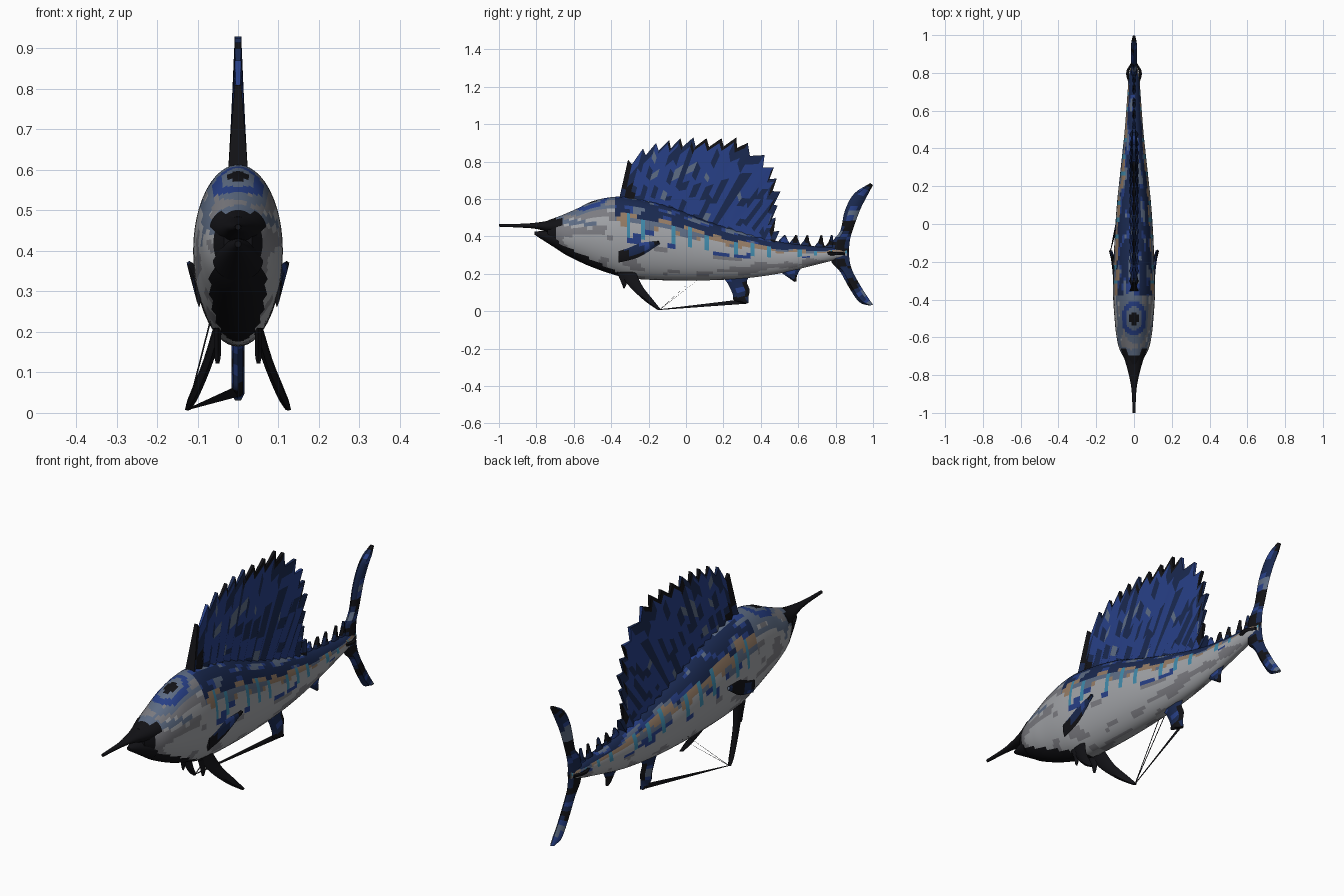
import bpy, bmesh, math
from mathutils import Vector, noise

default = bpy.data.objects.get("Cube")
if default:
    bpy.data.objects.remove(default)

COLORS = {
    "black": (0.006, 0.006, 0.008), "navy": (0.01, 0.022, 0.08),
    "blue": (0.02, 0.05, 0.24), "steel": (0.11, 0.15, 0.23),
    "silver": (0.36, 0.37, 0.39), "ash": (0.2, 0.2, 0.22),
    "tan": (0.3, 0.2, 0.13), "cyan": (0.05, 0.25, 0.4),
}
NAMES = list(COLORS)
MATS = []
for key, rgb in COLORS.items():
    m = bpy.data.materials.new(key)
    m.use_nodes = True
    m.diffuse_color = (*rgb, 1)
    m.node_tree.nodes["Principled BSDF"].inputs["Base Color"].default_value = (*rgb, 1)
    MATS.append(m)


def mesh_object(name, bm, paint):
    """Finish a bmesh: outward normals, painted faces, smooth shading."""
    bmesh.ops.remove_doubles(bm, verts=bm.verts, dist=1e-5)
    bmesh.ops.recalc_face_normals(bm, faces=bm.faces)
    for f in bm.faces:
        f.smooth = True
        f.material_index = NAMES.index(paint(f.calc_center_median()))
    me = bpy.data.meshes.new(name)
    bm.to_mesh(me)
    bm.free()
    for m in MATS:
        me.materials.append(m)
    ob = bpy.data.objects.new(name, me)
    bpy.context.collection.objects.link(ob)
    ob.select_set(True)
    bpy.context.view_layer.objects.active = ob
    bpy.ops.object.shade_smooth_by_angle(angle=math.radians(50))
    ob.select_set(False)
    return ob


def smooth_path(points, steps):
    """Catmull-Rom curve through points of any dimension."""
    p = [Vector(q) for q in points]
    p = [2 * p[0] - p[1]] + p + [2 * p[-1] - p[-2]]
    out = []
    for a, b, c, d in zip(p, p[1:], p[2:], p[3:]):
        for i in range(steps):
            t = i / steps
            out.append(0.5 * (2 * b + (c - a) * t + (2 * a - 5 * b + 4 * c - d) * t**2
                              + (3 * b - a - 3 * c + d) * t**3))
    return out + [p[-2]]


def bridge(bm, rings):
    """Skin closed rings and cap both ends."""
    rows = [[bm.verts.new(co) for co in r] for r in rings]
    n = len(rows[0])
    for a, b in zip(rows, rows[1:]):
        for i in range(n):
            j = (i + 1) % n
            bm.faces.new((a[i], a[j], b[j], b[i]))
    bm.faces.new(rows[0])
    bm.faces.new(rows[-1])


def loft(name, stations, paint, steps=8, sides=40):
    """Oval sections given as (y, top, bottom, half width)."""
    path = smooth_path(stations, steps)
    rings = []
    for y, top, bot, w in path:
        angles = [math.tau * i / sides for i in range(sides)]
        rings.append([(w * math.cos(a), y, (top + bot) / 2 + (top - bot) / 2 * math.sin(a))
                      for a in angles])
    bm = bmesh.new()
    bridge(bm, rings)
    mesh_object(name, bm, paint)
    return path


def blade(name, lead, trail, thick, paint, steps=4):
    """Lens-section fin between a leading and a trailing edge."""
    rings = []
    for a, b in zip(smooth_path(lead, steps), smooth_path(trail, steps)):
        t = min(thick, 0.3 * (b - a).length + 0.002)
        side = Vector((t, 0, 0))
        q1, q3 = a.lerp(b, 0.25), a.lerp(b, 0.75)
        rings.append([a, q1 + side, q3 + side * 0.8, b, q3 - side * 0.8, q1 - side])
    bm = bmesh.new()
    bridge(bm, rings)
    mesh_object(name, bm, paint)


def flat(points, x=0):
    return [(x, y, z) for y, z in points]


def black(c):
    return "black"


def speckle(c, scale=14):
    return noise.noise(c * scale)


def fin_paint(c):
    s = speckle(c)
    return "steel" if s > 0.4 else "blue" if s > 0.2 else "navy" if s > -0.15 else "black"


# Body
BODY = [(-0.74, 0.485, 0.37, 0.035), (-0.66, 0.515, 0.312, 0.078), (-0.58, 0.55, 0.27, 0.095),
        (-0.5, 0.588, 0.235, 0.103), (-0.4, 0.61, 0.2, 0.11), (-0.3, 0.608, 0.176, 0.11),
        (-0.1, 0.565, 0.165, 0.104), (0.1, 0.49, 0.165, 0.091), (0.3, 0.425, 0.175, 0.07),
        (0.5, 0.372, 0.202, 0.049), (0.7, 0.346, 0.25, 0.034), (0.78, 0.342, 0.27, 0.028),
        (0.86, 0.33, 0.29, 0.01)]


def limits(y):
    for a, b in zip(BODY, BODY[1:]):
        if y <= b[0]:
            t = (y - a[0]) / (b[0] - a[0])
            return a[1] + (b[1] - a[1]) * t, a[2] + (b[2] - a[2]) * t
    return BODY[-1][1], BODY[-1][2]


def body_paint(c):
    top, bot = limits(c.y)
    u = (2 * c.z - top - bot) / (top - bot)
    s = speckle(Vector((c.x * 2, c.y * 0.7, c.z * 1.6)))
    eye = math.hypot(c.x, (c.y + 0.5) * 0.7)
    if c.y < -0.7 or c.z < 0.175 - 0.5 * (c.y + 0.3) and c.y < -0.3:
        return "black"
    if c.y < -0.38:
        if u > 0.55 and eye < 0.065:
            return "black" if eye < 0.025 else "steel" if eye < 0.045 else "blue"
        return "steel" if u + s > 0.6 else "silver" if s > -0.15 else "ash"
    if u > 0.58 + 0.2 * s:
        return "steel" if s > 0.3 else "blue" if s > 0.12 else "navy"
    if u > 0.0 and math.sin(c.y * 75) > 0.88:
        return "cyan"
    if u > 0.3 + 0.2 * s:
        return "tan" if s > -0.1 else "steel"
    if u > -0.15 and s < -0.2:
        return "blue"
    return "silver" if s > -0.25 else "ash"


loft("body", BODY, body_paint, steps=9, sides=48)

# Bill and lower jaw
loft("bill", [(-1, 0.466, 0.452, 0.007), (-0.88, 0.468, 0.447, 0.013),
              (-0.8, 0.474, 0.44, 0.027), (-0.73, 0.486, 0.42, 0.046),
              (-0.66, 0.51, 0.4, 0.07)], black)
loft("lower_jaw", [(-0.81, 0.425, 0.409, 0.008), (-0.76, 0.43, 0.377, 0.03),
                   (-0.68, 0.43, 0.326, 0.062)], black)

# Sail with a spike at the end of every ray
TIPS = [(-0.31, 0.81), (-0.23, 0.87), (-0.16, 0.9), (-0.09, 0.915), (-0.03, 0.925), (0.04, 0.93),
        (0.11, 0.925), (0.19, 0.925), (0.27, 0.93), (0.33, 0.9), (0.42, 0.835), (0.47, 0.77),
        (0.485, 0.71), (0.505, 0.64), (0.49, 0.565), (0.48, 0.5), (0.5, 0.43)]


def sail_base(f):
    y = -0.36 + 0.83 * f / (len(TIPS) - 1)
    return Vector((0, y, limits(y)[0] - 0.02))


columns = []
for i, tip in enumerate(TIPS):
    top = Vector((0, *tip))
    columns.append((sail_base(i), top, 1.0))
    if i + 1 < len(TIPS):
        base = sail_base(i + 0.5)
        notch = top.lerp(Vector((0, *TIPS[i + 1])), 0.4)
        columns.append((base, notch + (base - notch).normalized() * 0.05, 0.55))
ROWS = 16
bm = bmesh.new()
rings = []
for base, top, rib in columns:
    edge = []
    for r in range(ROWS + 1):
        t = r / ROWS
        half = (0.025 - 0.017 * t) * rib
        edge.append((base.lerp(top, t), Vector((half, 0, 0))))
    rings.append([p + h for p, h in edge] + [p - h for p, h in reversed(edge)])
bridge(bm, rings)


def sail_paint(c):
    s = noise.noise(Vector((c.x, c.y * 30 - c.z * 12, c.z * 9)))
    if c.z > 0.87 or c.y > 0.45 or c.y < -0.28:
        return "black" if s < 0.1 else "navy"
    return "steel" if s > 0.42 else "blue" if s > -0.12 else "navy"


mesh_object("sail", bm, sail_paint)

# Tail fin lobes
blade("tail_upper_lobe", flat([(0.76, 0.3), (0.78, 0.37), (0.825, 0.43), (0.85, 0.54), (0.9, 0.63), (0.985, 0.685)]),
      flat([(0.87, 0.3), (0.875, 0.37), (0.89, 0.43), (0.93, 0.54), (0.965, 0.61), (1.0, 0.675)]), 0.016, fin_paint)
blade("tail_lower_lobe", flat([(0.76, 0.33), (0.78, 0.26), (0.825, 0.21), (0.87, 0.13), (0.925, 0.05), (0.98, 0.03)]),
      flat([(0.87, 0.33), (0.875, 0.27), (0.89, 0.215), (0.925, 0.15), (0.965, 0.085), (1.0, 0.035)]), 0.016, fin_paint)

# Rear finlets along the back and belly
for i, y in enumerate((0.53, 0.59, 0.65, 0.725, 0.78)):
    z = limits(y)[0]
    blade(f"back_finlet_{i + 1}", flat([(y - 0.05, z - 0.01), (y - 0.02, z + 0.025), (y - 0.005, 0.408)]),
          flat([(y + 0.03, z - 0.02), (y + 0.01, z + 0.02), (y + 0.005, 0.405)]), 0.009, fin_paint)
blade("belly_finlet", flat([(0.49, 0.22), (0.54, 0.185), (0.58, 0.157)]),
      flat([(0.62, 0.24), (0.595, 0.195), (0.59, 0.16)]), 0.01, fin_paint)
blade("anal_fin", flat([(0.19, 0.19), (0.225, 0.145), (0.25, 0.09), (0.255, 0.06), (0.32, 0.04)]),
      flat([(0.35, 0.2), (0.325, 0.16), (0.34, 0.115), (0.335, 0.08), (0.335, 0.045)]), 0.012, fin_paint)

# Paired fins and tail keels
for side, s in (("left", 1), ("right", -1)):
    blade(f"{side}_pelvic_fin",
          [(s * 0.045, -0.36, 0.21), (s * 0.068, -0.3, 0.13), (s * 0.098, -0.22, 0.055), (s * 0.124, -0.15, 0.006)],
          [(s * 0.055, -0.27, 0.21), (s * 0.08, -0.23, 0.13), (s * 0.108, -0.175, 0.06), (s * 0.126, -0.135, 0.01)],
          0.011, black)
    blade(f"{side}_throat_spike", flat([(-0.37, 0.21), (-0.345, 0.15), (-0.335, 0.122)], s * 0.05),
          flat([(-0.31, 0.2), (-0.315, 0.155), (-0.328, 0.122)], s * 0.052), 0.008, black)
    blade(f"{side}_pectoral_fin",
          [(s * 0.1, -0.36, 0.33), (s * 0.108, -0.25, 0.365), (s * 0.12, -0.145, 0.375)],
          [(s * 0.096, -0.36, 0.26), (s * 0.104, -0.25, 0.29), (s * 0.12, -0.14, 0.36)],
          0.007, fin_paint)
    blade(f"{side}_tail_keel", [(0, 0.7, 0.32), (s * 0.034, 0.79, 0.318), (s * 0.012, 0.85, 0.315)],
          [(0, 0.7, 0.29), (s * 0.034, 0.8, 0.3), (s * 0.012, 0.85, 0.3)], 0.008, black)


# Thin strands meeting at the right pelvic fin tip
def strand(name, end_a, end_b):
    tip = Vector((-0.124, -0.14, 0.009))
    lift = Vector((0, 0.001, 0.002))
    blade(name, [tip - lift, end_a], [tip + lift, end_b], 0.002, black)


strand("anal_strand", (0, 0.32, 0.04), (0, 0.335, 0.068))
for i, y in enumerate((0.09, 0.13)):
    strand(f"belly_strand_{i + 1}", (-0.07, y, 0.22), (-0.07, y + 0.003, 0.222))
